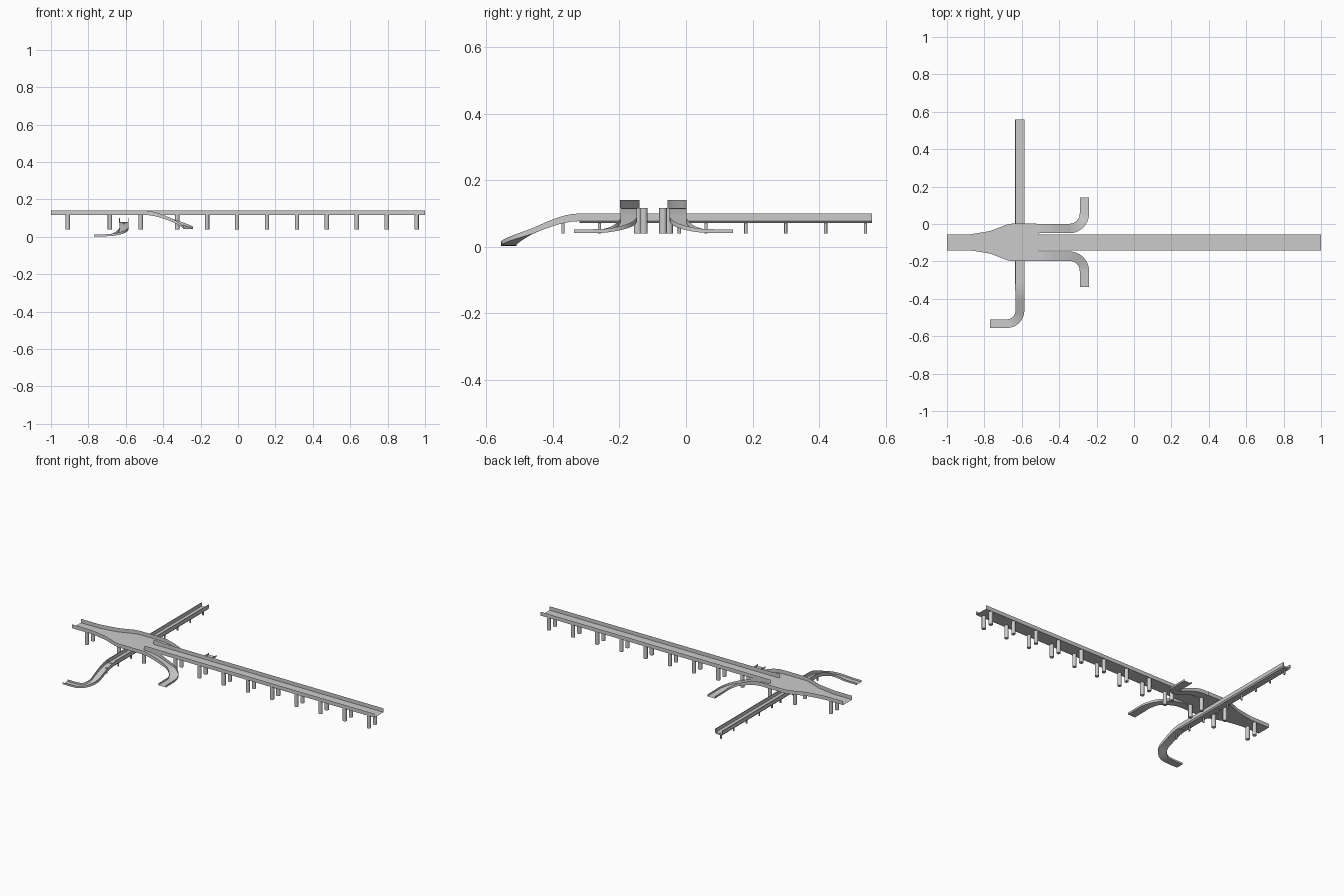
import bpy, math
from mathutils import Vector

if "Cube" in bpy.data.objects:
    bpy.data.objects.remove(bpy.data.objects["Cube"])

YC = -0.098      # centre line of the main road


def make_object(name, verts, faces, smooth=False):
    me = bpy.data.meshes.new(name)
    me.from_pydata(verts, [], faces)
    me.update()
    ob = bpy.data.objects.new(name, me)
    bpy.context.collection.objects.link(ob)
    if smooth:
        bpy.context.view_layer.objects.active = ob
        bpy.ops.object.select_all(action='DESELECT')
        ob.select_set(True)
        bpy.ops.object.shade_smooth_by_angle(angle=math.radians(35))
    return ob


def ease(t):
    t = max(0.0, min(1.0, t))
    return t * t * (3 - 2 * t)


def channel(name, sections):
    """Open road sheet with thin parapets; section = x, y, floor z, half width, wall height."""
    verts, faces = [], []
    n = len(sections)
    for i, (x, y, z, w, h) in enumerate(sections):
        a, b = sections[max(i - 1, 0)], sections[min(i + 1, n - 1)]
        t = Vector((b[0] - a[0], b[1] - a[1])).normalized()
        lx, ly = -t.y * w, t.x * w
        verts += [(x + lx, y + ly, z + h), (x + lx, y + ly, z),
                  (x - lx, y - ly, z), (x - lx, y - ly, z + h)]
    for i in range(n - 1):
        for k in range(3):
            p, q = i * 4 + k, i * 4 + 4 + k
            faces.append((p, p + 1, q + 1, q))
    return make_object(name, verts, faces, True)


def ramp(name, path, z0, z1, drop_start, drop_end, w0, w1):
    """Road strip that eases down from z0 to z1 along a plan path."""
    sections, s = [], 0.0
    for i, (x, y) in enumerate(path):
        if i:
            s += math.dist(path[i - 1], path[i])
        t = ease((s - drop_start) / (drop_end - drop_start))
        h = 0.023 + (0.011 - 0.023) * t
        sections.append((x, y, z0 + (z1 - z0) * t, w0 + (w1 - w0) * t, h))
    return channel(name, sections)


def line(a, b, n):
    return [(a[0] + (b[0] - a[0]) * i / n, a[1] + (b[1] - a[1]) * i / n) for i in range(n)]


def arc(cx, cy, r, a0, a1, n):
    return [(cx + r * math.cos(math.radians(a0 + (a1 - a0) * i / n)),
             cy + r * math.sin(math.radians(a0 + (a1 - a0) * i / n))) for i in range(n + 1)]


def pillar(name, x, y, r, z0, z1, sides):
    bpy.ops.mesh.primitive_cylinder_add(vertices=sides, radius=r, depth=z1 - z0,
                                        location=(x, y, (z0 + z1) / 2))
    bpy.context.object.name = name
    bpy.ops.object.shade_smooth_by_angle(angle=math.radians(50))


# Main road: flared interchange part, then the straight part
flare = [(-1, .0425), (-.88, .0425), (-.83, .05), (-.77, .06), (-.71, .083),
         (-.68, .095), (-.65, .1), (-.52, .1)]
channel("flared_deck", [(x, YC, .117, w, .023) for x, w in flare])
channel("main_deck", [(x, YC, .117, .0425, .023) for x in (-.52, 1)])

# Pair of exit ramps mirrored about the main road
for side, label in ((1, "back"), (-1, "front")):
    pts = line((-.52, .074), (-.345, .074), 7) + arc(-.345, .154, .08, -90, 0, 10) + [(-.265, .239)]
    ramp(label + "_exit_ramp", [(x, YC + side * y) for x, y in pts],
         .117, .041, .02, .32, .025, .025)

# Lower crossing road: solid channel section with chamfered underside
profile = [(-.025, .1), (-.025, .078), (-.019, .071), (.019, .071), (.025, .078),
           (.025, .1), (.021, .1), (.021, .08), (-.021, .08), (-.021, .1)]
n = len(profile)
verts = [(-.61 + px, y, pz) for y in (-.32, .56) for px, pz in profile]
faces = [(i, (i + 1) % n, n + (i + 1) % n, n + i) for i in range(n)]
faces += [tuple(range(n))[::-1], tuple(range(n, 2 * n))]
cross = make_object("crossing_road", verts, [f[::-1] for f in faces])

# Curved ramp from the crossing road to the ground
path = line((-.61, -.32), (-.61, -.463), 7) + arc(-.68, -.463, .07, 0, -90, 8) + [(-.72, -.533), (-.77, -.533)]
ramp("ground_ramp", path, .077, .002, 0, .28, .025, .023)

# Main road pillars in pairs, set wider under the flare
xs = [-.91, -.685, -.52, -.325] + [-.165 + .16 * i for i in range(8)]
for x in xs:
    off = .047 if x in (-.685, -.52) else .029
    for s in (-1, 1):
        pillar("main_pillar", x, YC + s * off, .0115, .04, .117, 16)

# Thin posts under the crossing road
for y in (-.37, -.26, -.14, -.02, .06, .18, .30, .42, .54):
    pillar("crossing_post", -.61, y, .005, .04, .074, 8)
